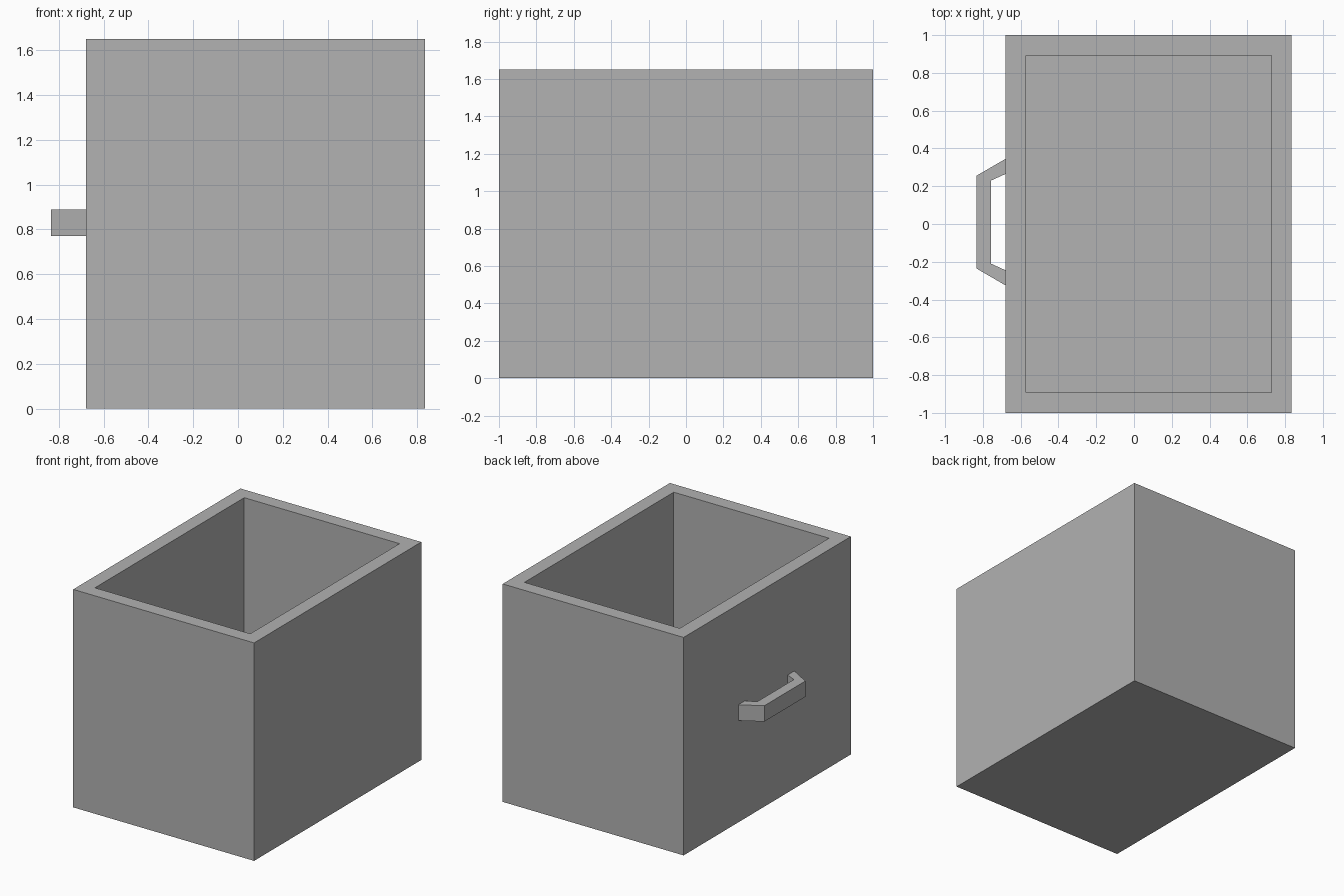
import bpy
import bmesh
from mathutils import Vector

if "Cube" in bpy.data.objects:
    bpy.data.objects.remove(bpy.data.objects["Cube"], do_unlink=True)

# Single plain grey
grey = bpy.data.materials.new("plain_grey")
grey.use_nodes = True
colour = (0.445, 0.445, 0.445, 1)
grey.diffuse_color = colour
grey.node_tree.nodes["Principled BSDF"].inputs["Base Color"].default_value = colour


def finish(name, bm):
    bmesh.ops.recalc_face_normals(bm, faces=bm.faces)
    mesh = bpy.data.meshes.new(name)
    bm.to_mesh(mesh)
    bm.free()
    mesh.materials.append(grey)
    obj = bpy.data.objects.new(name, mesh)
    bpy.context.collection.objects.link(obj)
    return obj


LEFT, RIGHT, DEPTH, HEIGHT, WALL = -0.68, 0.835, 2.0, 1.65, 0.107

# Open box: inset the top face and sink it to leave walls and a floor
bm = bmesh.new()
bmesh.ops.create_cube(bm, size=1)
bmesh.ops.scale(bm, vec=(RIGHT - LEFT, DEPTH, HEIGHT), verts=bm.verts)
bmesh.ops.translate(bm, vec=((LEFT + RIGHT) / 2, 0, HEIGHT / 2), verts=bm.verts)
top = max(bm.faces, key=lambda f: f.calc_center_median().z)
bmesh.ops.inset_region(bm, faces=[top], thickness=WALL, use_even_offset=True)
sunk = bmesh.ops.extrude_face_region(bm, geom=[top])["geom"]
floor_verts = [v for v in sunk if isinstance(v, bmesh.types.BMVert)]
bmesh.ops.translate(bm, vec=(0, 0, WALL - HEIGHT), verts=floor_verts)
if top.is_valid:
    bmesh.ops.delete(bm, geom=[top], context="FACES")
finish("open_box", bm)

# Pull handle: mirrored bracket outline extruded upwards
CENTRE_Y, LOW, HIGH = 0.01, 0.77, 0.89
outer = [(LEFT, 0.335), (-0.835, 0.245)]
inner = [(-0.757, 0.22), (LEFT, 0.255)]


def mirrored(points):
    return [(x, -y) for x, y in reversed(points)]


outline = outer + mirrored(outer) + mirrored(inner) + inner
bm = bmesh.new()
base = bm.faces.new([bm.verts.new((x, y + CENTRE_Y, LOW)) for x, y in outline])
raised = bmesh.ops.extrude_face_region(bm, geom=[base])["geom"]
bmesh.ops.translate(bm, vec=Vector((0, 0, HIGH - LOW)),
                    verts=[v for v in raised if isinstance(v, bmesh.types.BMVert)])
if not base.is_valid or len(bm.faces) < len(outline) + 2:
    bm.faces.new([v for v in bm.verts if v.co.z < (LOW + HIGH) / 2])
finish("pull_handle", bm)
